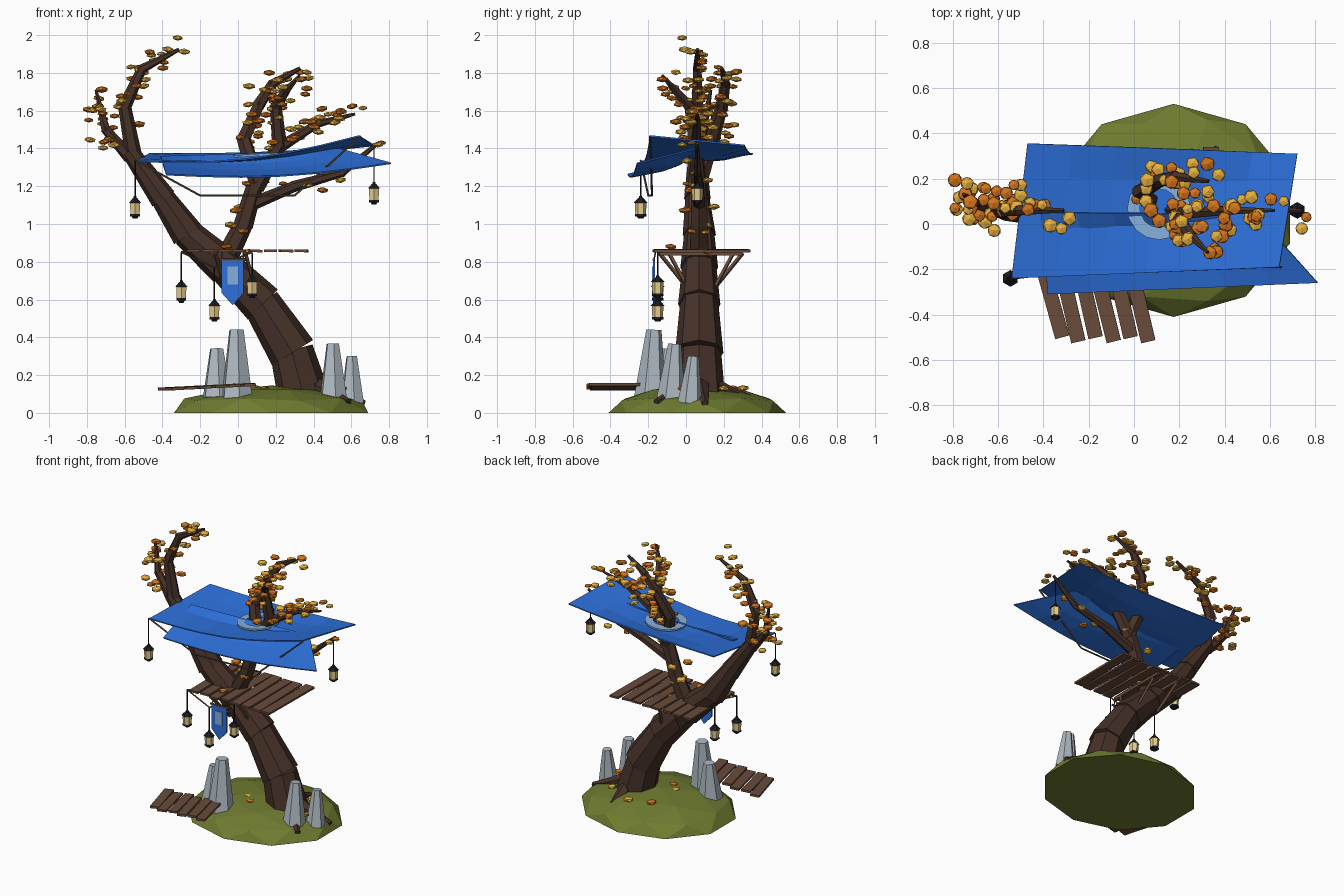
import bpy, bmesh, math, random
from mathutils import Vector, Matrix

if "Cube" in bpy.data.objects:
    bpy.data.objects.remove(bpy.data.objects["Cube"])

random.seed(4)
V = Vector


def mat(name, r, g, b):
    m = bpy.data.materials.new(name)
    m.diffuse_color = (r, g, b, 1)
    m.use_nodes = True
    m.node_tree.nodes["Principled BSDF"].inputs["Base Color"].default_value = m.diffuse_color
    return m


BARK = mat("bark", .062, .031, .021)
PLANK = mat("plank_wood", .14, .07, .043)
GRASS = mat("grass", .16, .20, .03)
STONE = mat("stone", .42, .48, .53)
BLUE = mat("blue_cloth", .026, .16, .70)
PALE = mat("pale_blue", .24, .43, .72)
ORANGE = mat("orange_leaf", .65, .18, .013)
YELLOW = mat("yellow_leaf", .80, .44, .05)
GLASS = mat("lantern_glass", .80, .62, .27)
DARK = mat("dark_metal", .012, .012, .016)
ROPE = mat("rope", .12, .075, .045)


def finish(bm, name, material):
    me = bpy.data.meshes.new(name)
    bm.to_mesh(me)
    bm.free()
    me.materials.append(material)
    ob = bpy.data.objects.new(name, me)
    bpy.context.collection.objects.link(ob)
    return ob


def cone(bm, a, b, r1, r2, sides):
    a, b = V(a), V(b)
    d = b - a
    m = Matrix.Translation((a + b) / 2) @ d.to_track_quat('Z', 'Y').to_matrix().to_4x4()
    bmesh.ops.create_cone(bm, cap_ends=True, segments=sides, radius1=r1, radius2=r2,
                          depth=d.length, matrix=m)


def limb(bm, pts, radii, sides=8, overlap=0.01, step=.95):
    # chain of separate tapered segments
    for i in range(len(pts) - 1):
        a, b = V(pts[i]), V(pts[i + 1])
        e = (b - a).normalized() * overlap
        cone(bm, a - e, b + e, radii[i], radii[i + 1] * step, sides)


def box(bm, size, loc, rot=Matrix()):
    bmesh.ops.create_cube(bm, size=1, matrix=Matrix.Translation(loc) @ rot @ Matrix.Diagonal((*size, 1)))


# grassy mound: upper half of a flattened icosphere
bm = bmesh.new()
bmesh.ops.create_icosphere(bm, subdivisions=2, radius=1)
bmesh.ops.bisect_plane(bm, geom=bm.verts[:] + bm.edges[:] + bm.faces[:], plane_co=(0, 0, 0),
                       plane_no=(0, 0, -1), clear_outer=True, dist=1e-4)
bmesh.ops.holes_fill(bm, edges=[e for e in bm.edges if e.is_boundary])
for v in bm.verts:
    v.co = (v.co.x * .54 + .175, v.co.y * .47 + .06, v.co.z * .145)
finish(bm, "mound", GRASS)

# leaning trunk and roots
trunk = [(.355, .07, .06), (.285, .07, .325), (.125, .07, .58), (-.07, .07, .775),
         (-.27, .07, .95), (-.40, .06, 1.14), (-.57, .06, 1.38)]
bm = bmesh.new()
limb(bm, trunk, [.14, .128, .112, .10, .088, .07, .05], 8, .008, .9)
for tip in [(.58, -.15, .06), (.66, .10, .05), (.36, .33, .08)]:
    limb(bm, [(.36, .07, .17), V((.36, .07, .14)).lerp(V(tip), .6), tip], [.06, .04, .02], 6)
finish(bm, "trunk", BARK)

# branches: path, radii, leaf count
branches = [
    ([(-.55, .06, 1.35), (-.60, .06, 1.62), (-.51, .06, 1.82), (-.32, .06, 1.92)], [.045, .036, .026, .010], 26),
    ([(-.58, .06, 1.36), (-.70, .09, 1.50), (-.75, .13, 1.70)], [.035, .026, .008], 19),
    ([(-.06, .07, .82), (.03, .07, 1.00), (.10, .07, 1.24)], [.06, .052, .045], 9),
    ([(.10, .07, 1.22), (.03, .14, 1.45), (.11, .19, 1.63), (.18, .21, 1.74), (.32, .19, 1.82)],
     [.045, .04, .034, .026, .010], 26),
    ([(.10, .07, 1.20), (.22, .05, 1.42), (.20, .02, 1.62), (.25, -.05, 1.70), (.32, -.12, 1.78)],
     [.045, .04, .032, .024, .008], 24),
    ([(.21, .05, 1.40), (.42, .06, 1.53), (.61, .06, 1.58)], [.032, .022, .008], 22),
    ([(.06, .07, 1.10), (.30, .07, 1.20), (.55, .06, 1.27), (.73, .06, 1.42)], [.036, .03, .022, .010], 7),
]
bm = bmesh.new()
for pts, rad, n in branches:
    limb(bm, pts, rad, 6)
finish(bm, "branches", BARK)

# leaves scattered around the branches, some fallen on the ground
spots = []
for pts, rad, n in branches:
    for k in range(n):
        t = (k + random.random()) / n
        s = (.2 + .78 * t) * (len(pts) - 1)
        i = min(int(s), len(pts) - 2)
        p = V(pts[i]).lerp(V(pts[i + 1]), s - i)
        off = V([random.gauss(0, 1) for _ in range(3)]).normalized()
        off.z *= .7
        spots.append(p + off * random.uniform(.04, .12))
spots += [V((x, y, .13)) for x, y in [(.08, .0), (.14, -.06), (.48, -.09), (.55, -.02), (.45, .2), (.1, .25), (.25, .3)]]
spots += [V((-.06, -.08, .88)), V((-.32, -.02, 1.99)), V((-.79, .07, 1.55)), V((.74, -.02, 1.42))]
for name, material, par in (("orange_leaves", ORANGE, 0), ("yellow_leaves", YELLOW, 1)):
    bm = bmesh.new()
    for p in spots[par::2]:
        r = random.uniform(.026, .037)
        p.x = min(max(p.x, -.79), .76)
        p.z = min(p.z, 1.985)
        m = Matrix.Translation(p) @ Matrix.Rotation(random.uniform(0, 6), 4, 'Z') @ \
            Matrix.Rotation(random.uniform(-.2, .2), 4, 'X') @ Matrix.Diagonal((r, r, r * .48, 1))
        bmesh.ops.create_icosphere(bm, subdivisions=1, radius=1, matrix=m)
    finish(bm, name, material)

# tree platform planks, slightly uneven
bm = bmesh.new()
for i in range(8):
    box(bm, (.068, .505 + random.uniform(-.03, .01), .014), (-.238 + i * .082, .08 + random.uniform(-.012, .012), .858),
        Matrix.Rotation(random.uniform(-.05, .05), 4, 'Y') @ Matrix.Rotation(random.uniform(-.03, .03), 4, 'Z'))
finish(bm, "platform_planks", PLANK)

# beams and diagonal braces below the platform
bm = bmesh.new()
for x, w in ((-.12, .22), (.04, .17)):
    box(bm, (.022, .44, .02), (x, .08, .842))
    for s in (-1, 1):
        cone(bm, (x, .08 + s * w, .845), (x + .05, .08 + s * .07, .66), .011, .011, 4)
finish(bm, "platform_braces", PLANK)

# low boardwalk
bm = bmesh.new()
rot = Matrix.Rotation(math.radians(14), 4, 'Z') @ Matrix.Rotation(-.05, 4, 'Y')
for i in range(6):
    c = V((-.355 + i * .077, -.36 + (i % 2) * -.018, .128 + i * .004))
    box(bm, (.064, .29, .015), c, rot @ Matrix.Rotation(random.uniform(-.03, .03), 4, 'Z'))
finish(bm, "boardwalk", PLANK)

# standing stones: x, y, base z, top z, base radius
bm = bmesh.new()
for x, y, z0, z1, r in [(-.005, -.18, .06, .44, .09), (-.11, -.11, .08, .34, .082),
                        (.505, -.07, .07, .365, .078), (.605, .03, .05, .30, .066)]:
    cone(bm, (x, y - .01, z0), (x - .003, y + .01, z1), r, r * .45, 6)
finish(bm, "standing_stones", STONE)


# sagging cloth sheet between four corners; ef, eb scale the sag of front and back edges
def cloth(name, fl, fr, br, bl, sag, ef, eb, nu=6, nv=4):
    bm = bmesh.new()
    fl, fr, br, bl = map(V, (fl, fr, br, bl))
    g = []
    for j in range(nv + 1):
        v = j / nv
        for i in range(nu + 1):
            u = i / nu
            p = fl.lerp(fr, u).lerp(bl.lerp(br, u), v)
            e = ef + (eb - ef) * v
            p.z -= sag * math.sin(math.pi * u) * (e + (1 - e) * math.sin(math.pi * v))
            g.append(bm.verts.new(p))
    w = nu + 1
    for j in range(nv):
        for i in range(nu):
            k = j * w + i
            bm.faces.new((g[k], g[k + 1], g[k + w + 1], g[k + w]))
    ob = finish(bm, name, BLUE)
    mod = ob.modifiers.new("thickness", 'SOLIDIFY')
    mod.thickness = .008


cloth("upper_canopy", (-.54, -.24, 1.335), (.64, -.19, 1.47), (.72, .31, 1.42), (-.47, .355, 1.375), .06, .9, .25)
cloth("lower_canopy", (-.38, -.31, 1.265), (.81, -.26, 1.325), (.54, .04, 1.40), (-.41, .05, 1.36), .05, .75, .1)

# pale ring where the branch passes through the canopy
bm = bmesh.new()
N = 16
rings = []
for r, z in ((.14, .0), (.14, .012), (.085, .012), (.085, .0)):
    rings.append([bm.verts.new((.11 + r * math.cos(k * math.tau / N), .07 + r * math.sin(k * math.tau / N),
                                1.36 + z + .06 * r * math.cos(k * math.tau / N))) for k in range(N)])
for a in range(4):
    A, B = rings[a], rings[(a + 1) % 4]
    for k in range(N):
        bm.faces.new((A[k], A[(k + 1) % N], B[(k + 1) % N], B[k]))
finish(bm, "canopy_ring", PALE)

# ropes under the canopy and along the platform edge
bm = bmesh.new()
limb(bm, [(-.54, -.24, 1.335), (-.20, -.20, 1.15), (.30, -.18, 1.15), (.65, -.19, 1.465)], [.006] * 4, 5, 0)
limb(bm, [(-.30, -.15, .85), (-.125, -.15, .77), (.075, -.15, .85)], [.005] * 3, 5, 0)
limb(bm, [(-.30, -.15, .85), (-.20, -.12, .86)], [.006] * 2, 5, 0)
finish(bm, "ropes", ROPE)

# lanterns: x, y, hanging point, bottom of the body
glass, frame = bmesh.new(), bmesh.new()
for x, y, top, z in [(-.545, -.24, 1.335, 1.04), (.72, .06, 1.42, 1.115), (-.30, -.15, .85, .595),
                     (-.125, -.15, .77, .495), (.075, -.15, .85, .62)]:
    def part(b, z0, z1, r0, r1, s=6):
        cone(b, (x, y, z + z0), (x, y, z + z1), r0, r1, s)
    part(glass, .01, .074, .028, .031)
    part(frame, .0, .012, .030, .030)
    part(frame, -.012, .0, .014, .02)
    part(frame, .072, .097, .037, .014)
    part(frame, .097, .108, .010, .008)
    cone(frame, (x, y, z + .10), (x, y, top), .004, .004, 5)
finish(glass, "lantern_glass", GLASS)
finish(frame, "lantern_frames", DARK)


# hanging pointed banner with a pale panel
def flag(name, outline, y, thick, material):
    bm = bmesh.new()
    f = bm.faces.new([bm.verts.new((x, y, z)) for x, z in outline])
    ext = bmesh.ops.extrude_face_region(bm, geom=[f])
    bmesh.ops.translate(bm, vec=(0, thick, 0), verts=[g for g in ext["geom"] if isinstance(g, bmesh.types.BMVert)])
    bmesh.ops.recalc_face_normals(bm, faces=bm.faces)
    finish(bm, name, material)


flag("banner", [(-.087, .635), (-.028, .57), (.03, .635), (.03, .81), (-.087, .81)], -.175, .01, BLUE)
flag("banner_panel", [(-.056, .68), (0, .68), (0, .775), (-.056, .775)], -.18, .008, PALE)
bm = bmesh.new()
cone(bm, (-.10, -.17, .812), (.043, -.17, .812), .008, .008, 6)
for x in (-.085, .028):
    cone(bm, (x, -.17, .812), (x, -.16, .855), .004, .004, 4)
finish(bm, "banner_rod", PLANK)
